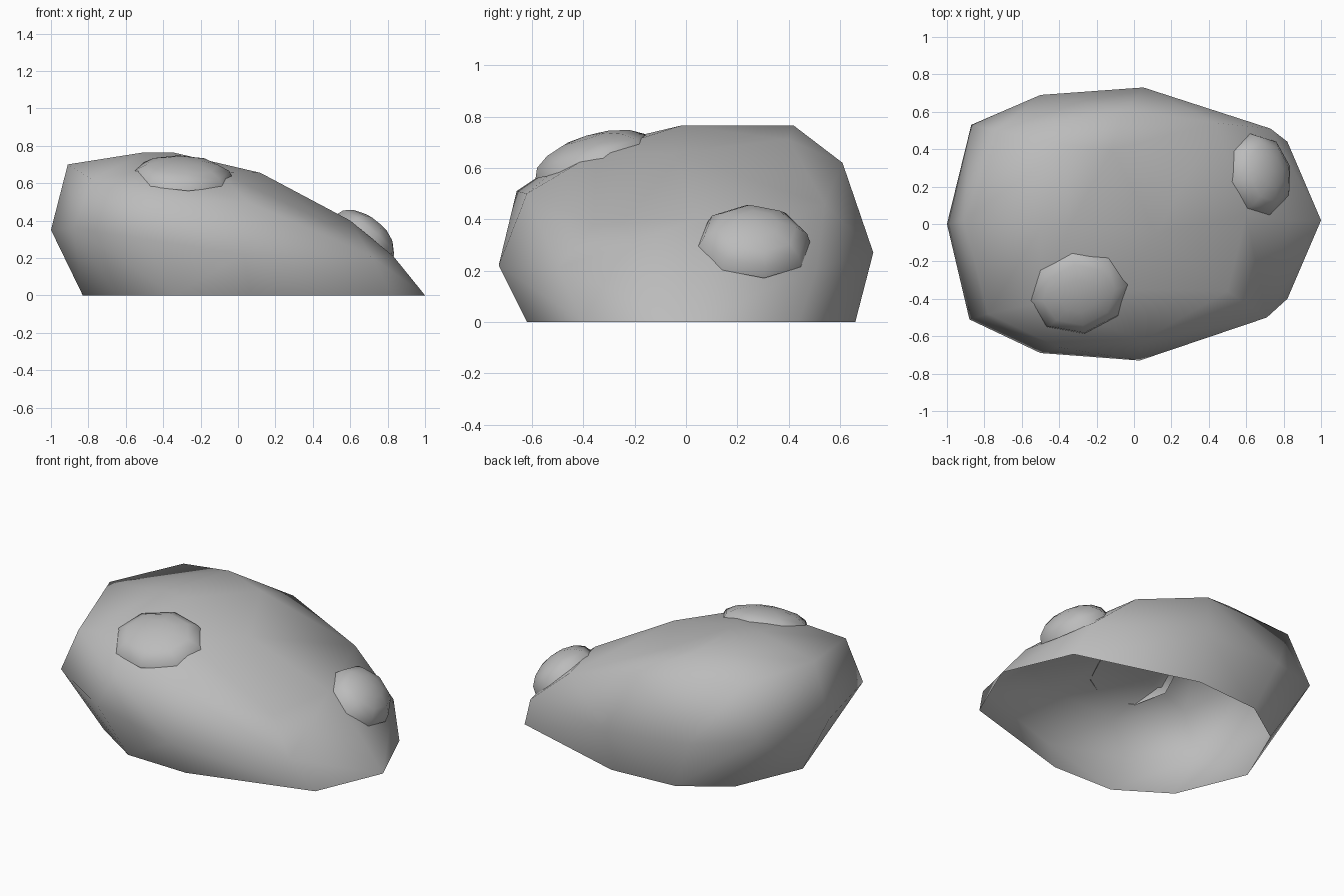
import bpy, bmesh
from mathutils import Vector, Matrix

if "Cube" in bpy.data.objects:
    bpy.data.objects.remove(bpy.data.objects["Cube"])

stone = bpy.data.materials.new("stone_grey")
stone.use_nodes = True
GREY = (0.5, 0.5, 0.5, 1)
stone.diffuse_color = GREY
stone.node_tree.nodes["Principled BSDF"].inputs["Base Color"].default_value = GREY


def finish(name, bm):
    bmesh.ops.recalc_face_normals(bm, faces=bm.faces)
    for face in bm.faces:
        face.smooth = True
    mesh = bpy.data.meshes.new(name)
    bm.to_mesh(mesh)
    bm.free()
    mesh.materials.append(stone)
    obj = bpy.data.objects.new(name, mesh)
    bpy.context.collection.objects.link(obj)
    return obj


# Boulder corners, ring by ring from the ground up
ground = [(1, .02), (.82, .44), (.06, .66), (-.37, .63), (-.65, .44),
          (-.83, .02), (-.65, -.41), (-.34, -.61), (.07, -.62), (.82, -.4)]
belly = [(.83, .02, .21), (.73, .51, .21), (.05, .73, .27), (-.5, .69, .32),
         (-.87, .53, .38), (-1, 0, .35), (-.88, -.51, .36), (-.5, -.69, .3),
         (.03, -.73, .22), (.71, -.5, .21)]
shoulder = [(.6, .05, .4), (.44, .54, .46), (-.04, .61, .62), (-.73, .5, .68),
            (-.91, .02, .7), (-.78, -.48, .62), (-.4, -.66, .51),
            (.05, -.62, .5), (.5, -.36, .38)]
crown = [(.12, -.05, .655), (-.12, .4, .71), (-.36, .42, .765),
         (-.5, -.02, .765), (-.35, -.02, .765), (-.1, -.35, .66), (-.5, -.42, .67)]


def make_boulder():
    bm = bmesh.new()
    for point in [(x, y, 0) for x, y in ground] + belly + shoulder + crown:
        bm.verts.new(point)
    hull = bmesh.ops.convex_hull(bm, input=bm.verts)
    # Drop unused points and open the underside
    spare = {e for e in hull["geom_interior"] + hull["geom_unused"]
             if isinstance(e, bmesh.types.BMVert)}
    bmesh.ops.delete(bm, geom=list(spare), context="VERTS")
    base = [f for f in bm.faces if all(v.co.z < 0.001 for v in f.verts)]
    bmesh.ops.delete(bm, geom=base, context="FACES")
    return finish("boulder", bm)


def make_bump(name, centre, normal, long_axis, radii):
    """Open half dome whose rim is sunk into the boulder."""
    z = Vector(normal).normalized()
    y = z.cross(Vector(long_axis)).normalized()
    x = y.cross(z)
    frame = Matrix((x, y, z)).transposed().to_4x4()
    bm = bmesh.new()
    bmesh.ops.create_uvsphere(bm, u_segments=8, v_segments=8, radius=1)
    lower = [v for v in bm.verts if v.co.z < -0.01]
    bmesh.ops.delete(bm, geom=lower, context="VERTS")
    bm.transform(Matrix.Translation(centre) @ frame @ Matrix.Diagonal((*radii, 1)))
    return finish(name, bm)


make_boulder()
make_bump("upper_bump", (-.3, -.36, .63), (.05, -.29, .94), (1, .15, 0), (.275, .24, .1))
make_bump("side_bump", (.67, .265, .3), (.62, .12, .74), (-.27, 1, 0), (.225, .2, .12))
